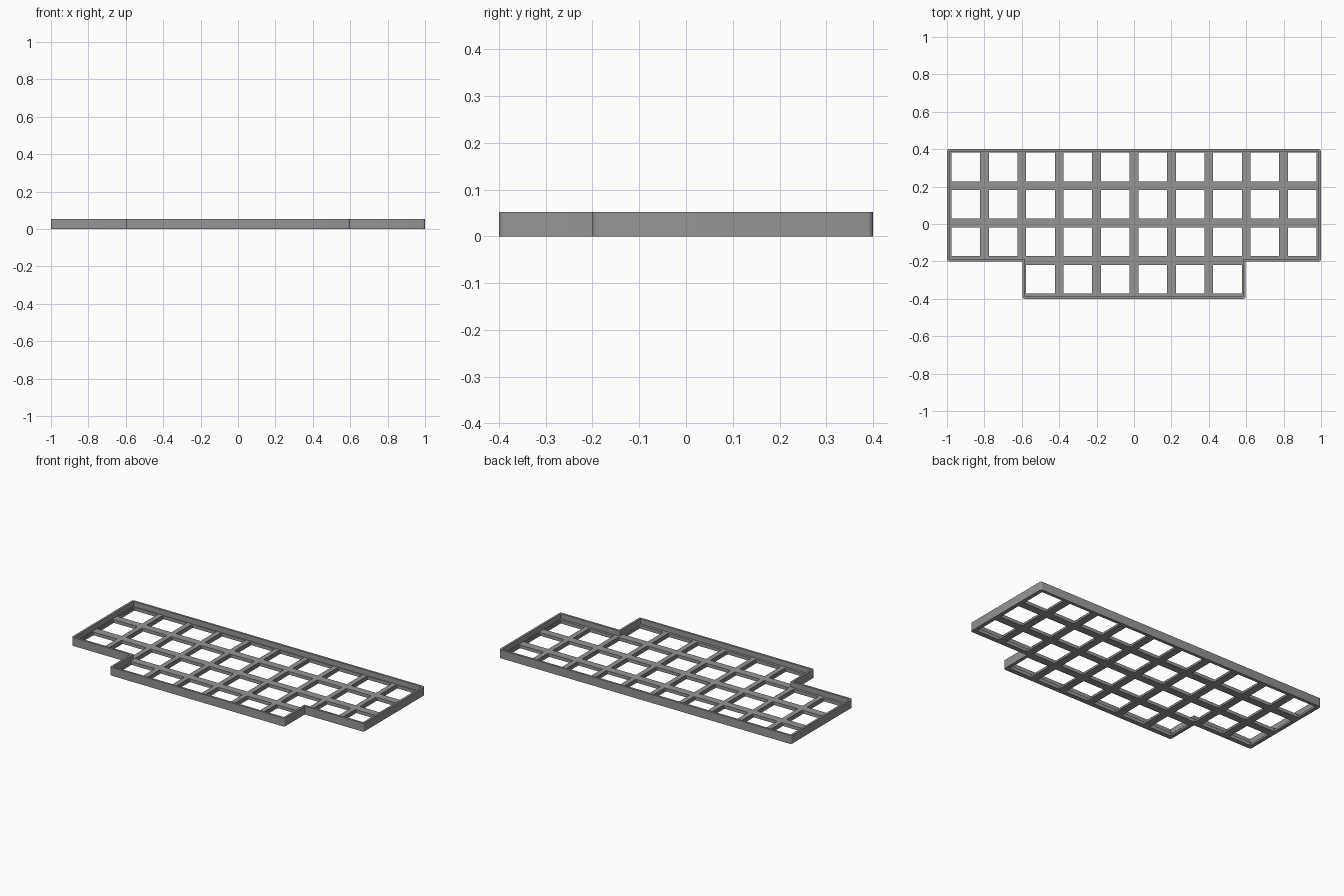
import bpy, bmesh, math

if "Cube" in bpy.data.objects:
    bpy.data.objects.remove(bpy.data.objects["Cube"])

HEIGHT = 0.052      # full rim height
LOWER, UPPER = 0.012, 0.02   # tops of the two plate layers
WALL = 0.013        # rim thickness
PITCH = 0.2         # spacing of the openings
HOLE = 0.153        # opening size
SHOULDER = 0.597    # half width of the narrow front row

grey = bpy.data.materials.new("mid grey")
grey.diffuse_color = (0.30, 0.30, 0.30, 1)
grey.use_nodes = True
grey.node_tree.nodes["Principled BSDF"].inputs["Base Color"].default_value = grey.diffuse_color


def outline(inset=0.0, radius=0.0):
    """Stepped outline, counter-clockwise, with optional rounded convex corners."""
    x, s, b, f, m = 1 - inset, SHOULDER - inset, 0.4 - inset, -0.4 + inset, -0.2 + inset
    pts = [(-s, f), (s, f), (s, m), (x, m), (x, b), (-x, b), (-x, m), (-s, m)]
    if not radius:
        return pts
    out = []
    for i, (px, py) in enumerate(pts):
        ax, ay = pts[i - 1]
        bx, by = pts[(i + 1) % len(pts)]
        if (px - ax) * (by - py) - (py - ay) * (bx - px) < 0:   # concave corner
            out.append((px, py))
            continue
        start = math.atan2(py - ay, px - ax) - math.pi / 2
        d_in, d_out = math.hypot(px - ax, py - ay), math.hypot(bx - px, by - py)
        cx = px - radius * (px - ax) / d_in + radius * (bx - px) / d_out
        cy = py - radius * (py - ay) / d_in + radius * (by - py) / d_out
        for k in range(5):
            a = start + k * math.pi / 8
            out.append((cx + radius * math.cos(a), cy + radius * math.sin(a)))
    return out


def openings(width, depth):
    """Rectangles for three rows of ten and a front row of six."""
    loops = []
    for row, count in enumerate((10, 10, 10, 6)):
        cy = 0.305 - row * PITCH
        for col in range(count):
            cx = (col - (count - 1) / 2) * PITCH
            w, d = width / 2, depth / 2
            loops.append([(cx - w, cy - d), (cx + w, cy - d),
                          (cx + w, cy + d), (cx - w, cy + d)])
    return loops


def slab(name, loops, z0, z1):
    """Fill nested loops and extrude them from z0 to z1."""
    curve = bpy.data.curves.new(name + "_profile", 'CURVE')
    curve.dimensions = '2D'
    curve.fill_mode = 'BOTH'
    curve.extrude = (z1 - z0) / 2
    for pts in loops:
        spline = curve.splines.new('POLY')
        spline.points.add(len(pts) - 1)
        for p, (x, y) in zip(spline.points, pts):
            p.co = (x, y, 0, 1)
        spline.use_cyclic_u = True
    temp = bpy.data.objects.new(name + "_profile", curve)
    bpy.context.collection.objects.link(temp)
    bpy.context.view_layer.update()
    mesh = bpy.data.meshes.new_from_object(
        temp.evaluated_get(bpy.context.evaluated_depsgraph_get()))
    bpy.data.objects.remove(temp)
    bm = bmesh.new()
    bm.from_mesh(mesh)
    bmesh.ops.remove_doubles(bm, verts=bm.verts, dist=1e-5)
    bmesh.ops.recalc_face_normals(bm, faces=bm.faces)
    bmesh.ops.translate(bm, verts=bm.verts, vec=(0, 0, (z0 + z1) / 2))
    bm.to_mesh(mesh)
    bm.free()
    mesh.materials.clear()
    mesh.materials.append(grey)
    obj = bpy.data.objects.new(name, mesh)
    bpy.context.collection.objects.link(obj)
    bpy.ops.object.select_all(action='DESELECT')
    obj.select_set(True)
    bpy.context.view_layer.objects.active = obj
    bpy.ops.object.shade_smooth_by_angle(angle=math.radians(30))
    return obj


outer = outline(radius=0.012)
# Plate with square openings
slab("plate", [outer] + openings(HOLE, HOLE), 0, LOWER)
# Top of the plate, leaving a narrow lip beside each upright bar
slab("plate_bars", [outer] + openings(HOLE + 0.016, HOLE), LOWER, UPPER)
# Raised rim around the edge
slab("rim", [outer, outline(inset=WALL)], UPPER, HEIGHT)
